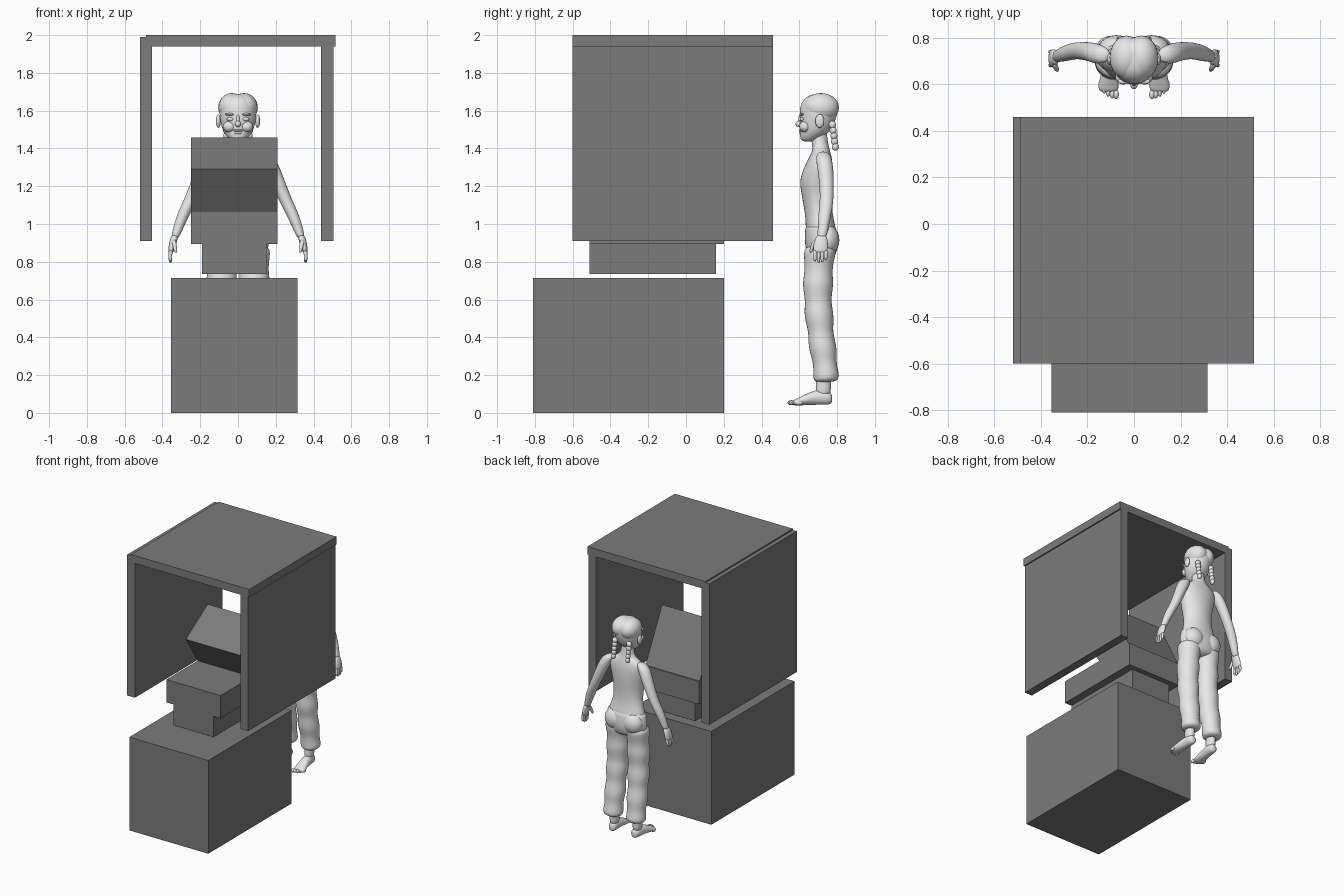
import bpy
import bmesh
import math
from mathutils import Vector

cube = bpy.data.objects.get("Cube")
if cube:
    bpy.data.objects.remove(cube, do_unlink=True)


def make_material(name, value):
    mat = bpy.data.materials.new(name)
    mat.use_nodes = True
    colour = (value, value, value, 1)
    mat.diffuse_color = colour
    mat.node_tree.nodes["Principled BSDF"].inputs["Base Color"].default_value = colour
    return mat


DARK = make_material("dark grey", 0.2)
PALE = make_material("pale grey", 0.8)


def add_object(name, bm, mat, smooth=False, levels=0):
    bmesh.ops.recalc_face_normals(bm, faces=bm.faces)
    mesh = bpy.data.meshes.new(name)
    for face in bm.faces:
        face.smooth = smooth
    bm.to_mesh(mesh)
    bm.free()
    mesh.materials.append(mat)
    obj = bpy.data.objects.new(name, mesh)
    bpy.context.collection.objects.link(obj)
    if levels:
        sub = obj.modifiers.new("Smooth", "SUBSURF")
        sub.levels = sub.render_levels = levels
    return obj


def prism(name, x_range, profile):
    """Extrude a side profile of (y, z) points across x."""
    bm = bmesh.new()
    ends = [[bm.verts.new((x, y, z)) for y, z in profile] for x in x_range]
    for end in ends:
        bm.faces.new(end)
    for i in range(len(profile)):
        j = (i + 1) % len(profile)
        bm.faces.new((ends[0][i], ends[0][j], ends[1][j], ends[1][i]))
    return add_object(name, bm, DARK)


def box(name, x_range, y_range, z_range):
    (a, b), (c, d) = y_range, z_range
    return prism(name, x_range, [(a, c), (b, c), (b, d), (a, d)])


def loft(name, rings, along_y=False, side=1, segments=12):
    """Skin rings of (x, y, z, half width, half depth) into a smooth solid."""
    bm = bmesh.new()
    loops = []
    for x, y, z, w, d in rings:
        loop = []
        for k in range(segments):
            t = math.tau * k / segments
            u, v = w * math.cos(t), d * math.sin(t)
            offset = Vector((u, 0, v) if along_y else (u, v, 0))
            point = Vector((x, y, z)) + offset
            point.x *= side
            loop.append(bm.verts.new(point))
        loops.append(loop)
    for low, high in zip(loops, loops[1:]):
        for k in range(segments):
            n = (k + 1) % segments
            bm.faces.new((low[k], low[n], high[n], high[k]))
    bm.faces.new(loops[0])
    bm.faces.new(loops[-1])
    return add_object(name, bm, PALE, True, 2)


def ball(name, centre, size, side=1):
    bm = bmesh.new()
    bmesh.ops.create_uvsphere(bm, u_segments=20, v_segments=12, radius=1)
    bmesh.ops.scale(bm, vec=size, verts=bm.verts)
    x, y, z = centre
    bmesh.ops.translate(bm, vec=(x * side, y, z), verts=bm.verts)
    return add_object(name, bm, PALE, True)


# Machine: pedestal, stepped body and tilted head
box("pedestal", (-.355, .315), (-.81, .2), (0, .715))
box("lower_body", (-.19, .15), (-.51, .16), (.735, .9))
box("upper_body", (-.25, .21), (-.51, .2), (.895, 1.07))
prism("tilted_head", (-.25, .21),
      [(-.277, 1.29), (-.01, 1.457), (.195, 1.06), (-.125, 1.06)])

# Canopy: two side walls and a roof slab
box("canopy_right_wall", (-.52, -.455), (-.6, .46), (.91, 1.99))
box("canopy_left_wall", (.44, .505), (-.6, .46), (.91, 1.96))
box("canopy_roof", (-.487, .515), (-.6, .46), (1.94, 2))

# Figure: torso and neck
loft("torso", [
    (0, .72, .9, .15, .08), (0, .715, .97, .155, .085),
    (0, .705, 1.04, .125, .075), (0, .695, 1.12, .115, .08),
    (0, .69, 1.2, .13, .09), (0, .692, 1.25, .14, .09),
    (0, .705, 1.32, .155, .075), (0, .715, 1.37, .135, .055),
    (0, .715, 1.4, .06, .045), (0, .705, 1.45, .046, .045),
    (0, .7, 1.52, .045, .045)])

# Head with hair cap and face
loft("head", [
    (0, .645, 1.435, .03, .03), (0, .66, 1.455, .055, .06),
    (0, .685, 1.49, .083, .083), (0, .695, 1.54, .097, .098),
    (0, .702, 1.59, .103, .105), (0, .705, 1.635, .1, .103),
    (0, .708, 1.67, .078, .08), (0, .71, 1.69, .035, .04)])
ball("nose", (0, .598, 1.53), (.016, .018, .017))
ball("nose_bridge", (0, .608, 1.55), (.01, .014, .03))
ball("upper_lip", (0, .609, 1.495), (.028, .012, .007))
ball("lower_lip", (0, .612, 1.482), (.022, .012, .008))

# Seat of the trousers
loft("trouser_seat", [
    (0, .715, .8, .12, .06), (0, .718, .85, .165, .085),
    (0, .717, .91, .173, .093), (0, .714, .97, .16, .087),
    (0, .712, 1, .148, .08)])

for label, side in (("left", 1), ("right", -1)):
    # Face and hair halves
    ball(label + "_hair", (.032, .715, 1.617), (.073, .095, .076), side)
    ball(label + "_eye", (.04, .615, 1.555), (.02, .012, .011), side)
    ball(label + "_brow", (.042, .613, 1.58), (.028, .012, .007), side)
    ball(label + "_cheek", (.045, .63, 1.515), (.035, .03, .03), side)
    ball(label + "_ear", (.104, .708, 1.545), (.013, .024, .036), side)
    for i in range(5):
        ball(f"{label}_braid_{i + 1}", (.06, .775 + .004 * i, 1.525 - .029 * i),
             (.02 - .001 * i, .019, .021), side)

    # Trouser leg with soft folds
    folds = []
    for i in range(15):
        t = i / 14
        z = .89 - .71 * t
        y = .712 - .016 * math.sin(math.pi * t * 1.3) + .02 * t * t
        swell = .006 * math.sin(i * 1.9)
        folds.append((.083 + .014 * t, y, z, .086 - .014 * t + swell,
                      .084 - .016 * t + swell))
    folds.append((.097, .73, .162, .05, .05))
    loft(label + "_trouser_leg", folds, side=side)
    ball(label + "_buttock", (.075, .748, .915), (.08, .064, .08), side)

    # Ankle, foot and toes
    loft(label + "_ankle", [
        (.097, .73, .22, .035, .042), (.097, .728, .15, .032, .04),
        (.097, .725, .08, .032, .045)], side=side)
    loft(label + "_foot", [
        (.094, .775, .075, .02, .025), (.096, .755, .078, .034, .037),
        (.098, .7, .085, .035, .043), (.104, .64, .072, .04, .032),
        (.11, .59, .058, .047, .02), (.11, .565, .053, .04, .014)],
         True, side)
    for i in range(5):
        ball(f"{label}_toe_{i + 1}", (.077 + .017 * i, .557 + .005 * i * i / 2, .054),
             (.012 - .001 * i, .02, .013), side)

    # Arm, from shoulder to wrist
    loft(label + "_arm", [
        (.125, .725, 1.385, .03, .03), (.155, .73, 1.345, .048, .045),
        (.185, .74, 1.28, .045, .043), (.22, .745, 1.2, .04, .039),
        (.255, .745, 1.12, .036, .037), (.29, .735, 1.05, .035, .036),
        (.32, .725, .97, .027, .028), (.335, .718, .92, .022, .026)], side=side)

    # Hand and fingers
    loft(label + "_palm", [
        (.332, .718, .945, .02, .026), (.343, .715, .91, .021, .037),
        (.352, .712, .87, .018, .042), (.356, .71, .845, .012, .036)], side=side)
    for i in range(4):
        y = .683 + .019 * i
        drop = (.058, .068, .064, .05)[i]
        loft(f"{label}_finger_{i + 1}", [
            (.354, y, .865, .012, .011), (.36, y, .835, .011, .01),
            (.357, y, .858 - drop, .009, .009)], side=side, segments=8)
    loft(label + "_thumb", [
        (.342, .69, .92, .014, .016), (.335, .67, .885, .012, .013),
        (.328, .66, .845, .009, .01)], side=side, segments=8)
